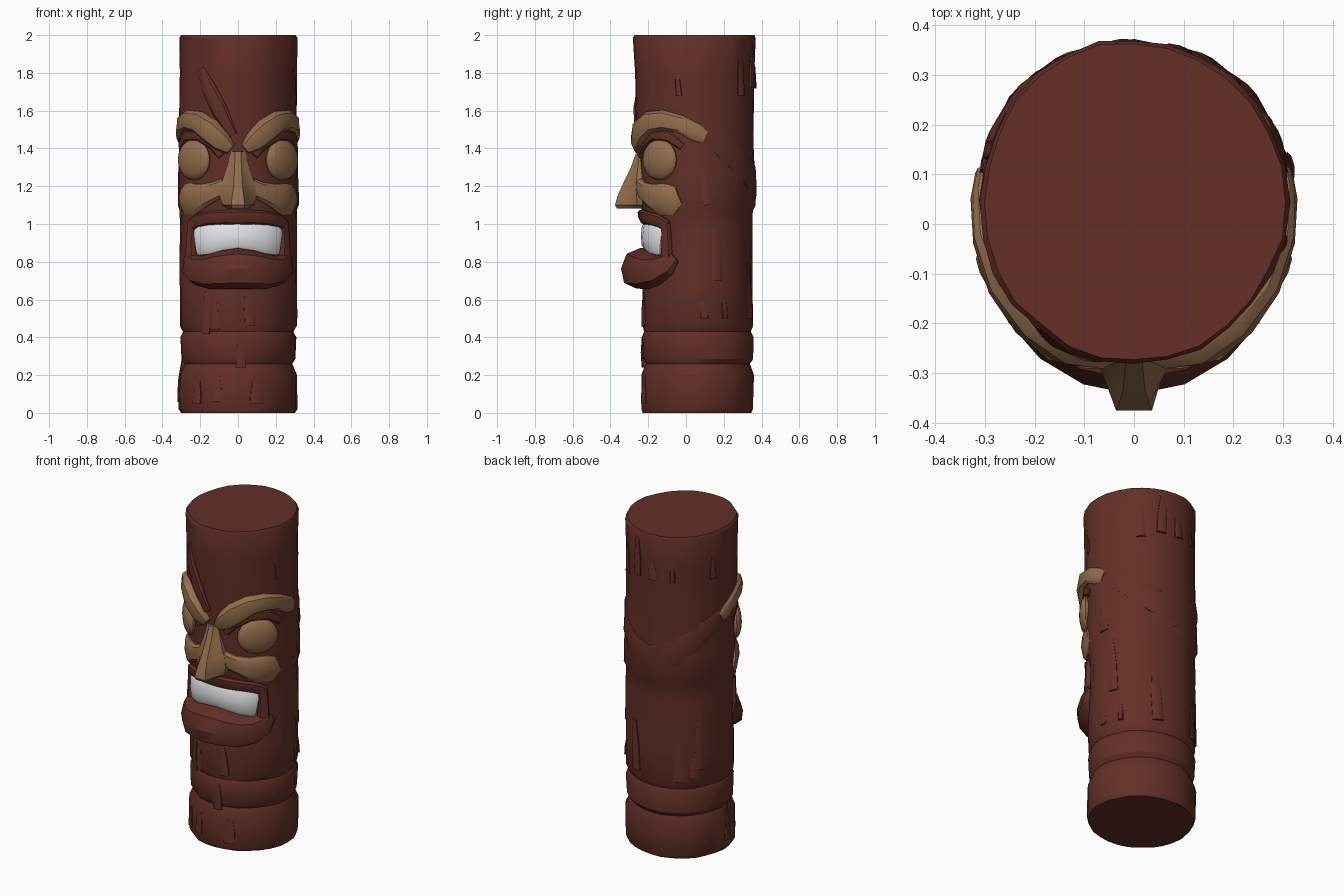
import bpy, bmesh, math, random
from mathutils import Vector, Matrix

random.seed(4)
D = math.radians


def material(name, rgb):
    m = bpy.data.materials.new(name)
    m.diffuse_color = (*rgb, 1)
    return m


WOOD = material("dark red wood", (0.125, 0.029, 0.020))
TAN = material("tan paint", (0.30, 0.158, 0.072))
WHITE = material("white teeth", (0.80, 0.80, 0.82))

# Post profile: height, half width, front y, back y
ROWS = [(0, .300, -.232, .348), (.02, .312, -.240, .358), (.20, .312, -.240, .362),
        (.26, .285, -.218, .340), (.285, .300, -.232, .357), (.40, .305, -.236, .360),
        (.43, .290, -.224, .345), (.46, .308, -.232, .357), (.65, .308, -.232, .355),
        (.80, .308, -.215, .355), (.98, .308, -.212, .355), (1.07, .310, -.238, .355),
        (1.10, .318, -.245, .370), (1.25, .315, -.245, .367), (1.40, .313, -.250, .362),
        (1.55, .310, -.268, .362), (1.80, .309, -.274, .365), (1.985, .311, -.285, .373),
        (2.0, .302, -.277, .366)]


def surf(deg, z, off=0):
    """Point on the post; angle 0 is the front, positive turns to +x."""
    for a, b in zip(ROWS, ROWS[1:]):
        if z <= b[0]:
            break
    t = (z - a[0]) / (b[0] - a[0])
    rx, yf, yb = (a[i] + (b[i] - a[i]) * t for i in (1, 2, 3))
    s, c = math.sin(D(deg)), math.cos(D(deg))
    return Vector(((rx + off) * s, (yf + yb) / 2 - ((yb - yf) / 2 + off) * c, z))


def finish(name, bm, mat):
    bmesh.ops.recalc_face_normals(bm, faces=bm.faces)
    me = bpy.data.meshes.new(name)
    bm.to_mesh(me)
    bm.free()
    me.materials.append(mat)
    ob = bpy.data.objects.new(name, me)
    bpy.context.collection.objects.link(ob)
    return ob


def loft(name, rings, mat):
    """Skin a row of closed rings and cap both ends."""
    bm = bmesh.new()
    vs = [[bm.verts.new(p) for p in r] for r in rings]
    n = len(rings[0])
    for a, b in zip(vs, vs[1:]):
        for i in range(n):
            j = (i + 1) % n
            bm.faces.new((a[i], a[j], b[j], b[i]))
    bm.faces.new(vs[0])
    bm.faces.new(vs[-1])
    return finish(name, bm, mat)


def carve(name, path, mat, side=1):
    """Raised strip wrapped on the post; path holds angle, z, half width, height."""
    R, rings = 0.0054, []          # surface length per degree
    for i, (a, z, w, h) in enumerate(path):
        p, q = path[max(i - 1, 0)], path[min(i + 1, len(path) - 1)]
        d = Vector(((q[0] - p[0]) * R, q[1] - p[1])).normalized()
        ring = []
        for v, o in ((-1, -.03), (-.97, .25 * h), (-.7, .8 * h), (0, h),
                     (.7, .8 * h), (.97, .25 * h), (1, -.03)):
            ring.append(surf(side * (a - d.y * v * w / R), z + d.x * v * w, o))
        rings.append(ring)
    return loft(name, rings, mat)


# Post body, with slightly uneven columns
N = 28
jit = [random.uniform(-.005, .004) for _ in range(N)]
loft("post", [[surf(360 * i / N, r[0], jit[i] + random.uniform(-.002, .002))
               for i in range(N)] for r in ROWS], WOOD)

# Brows, eyes and cheeks on both sides
for side, tag in ((1, "right"), (-1, "left")):
    carve(tag + "_brow", [(7, 1.395, .030, .03), (15, 1.43, .055, .05), (28, 1.495, .065, .055),
                          (42, 1.54, .060, .045), (58, 1.55, .055, .035), (75, 1.53, .048, .025),
                          (90, 1.485, .050, .018), (99, 1.46, .035, .012)], TAN, side)
    carve(tag + "_cheek", [(12, 1.20, .045, .035), (22, 1.175, .050, .030), (36, 1.15, .065, .025),
                           (50, 1.13, .088, .025), (62, 1.13, .085, .020), (71, 1.15, .050, .012)],
          TAN, side)
    carve(tag + "_socket_rim", [(16, 1.36, .02, .022), (24, 1.42, .03, .022), (42, 1.47, .03, .018),
                                (62, 1.465, .03, .016), (76, 1.41, .022, .012)], WOOD, side)
    bm = bmesh.new()
    bmesh.ops.create_uvsphere(bm, u_segments=16, v_segments=10, radius=1)
    bm.transform(Matrix.Translation(surf(side * 49, 1.34, -.006)) @ Matrix.Rotation(D(side * 47), 4, 'Z')
                 @ Matrix.Diagonal((.118, .042, .108, 1)))
    finish(tag + "_eye", bm, TAN)

# Nose: z, half width, ridge half width, wing y, ridge y
nose = [(1.385, .035, .015, -.245, -.262), (1.30, .060, .018, -.255, -.292), (1.21, .090, .022, -.265, -.335),
        (1.15, .100, .030, -.262, -.362), (1.10, .082, .036, -.258, -.376), (1.083, .055, .030, -.255, -.365)]
loft("nose", [[(-w, -.16, z), (-w, yw, z), (-(w + r) / 2, (yw * 1.3 + yr * .7) / 2, z), (-r, yr, z),
               (r, yr, z), ((w + r) / 2, (yw * 1.3 + yr * .7) / 2, z), (w, yw, z), (w, -.16, z)]
              for z, w, r, yw, yr in nose], TAN)


def both(half):
    """Mirror a half path about the front centre."""
    return [(-a, z, w, h) for a, z, w, h in reversed(half[1:])] + half


# Mouth
carve("teeth", both([(0, .935, .070, .026), (14, .932, .075, .026), (28, .922, .080, .026),
                     (40, .915, .082, .024), (46, .91, .075, .012)]), WHITE)
carve("upper_lip", both([(0, 1.035, .040, .025), (14, 1.035, .040, .028), (28, 1.03, .038, .028),
                         (44, 1.015, .038, .025), (55, .985, .035, .018)]), WOOD)
carve("lower_lip", both([(0, .765, .110, .125), (14, .758, .104, .115), (28, .748, .094, .095),
                         (42, .755, .080, .070), (54, .785, .065, .045), (62, .83, .040, .012)]), WOOD)
for side, tag in ((1, "right"), (-1, "left")):
    carve(tag + "_mouth_corner", [(53, .80, .04, .03), (53, .90, .030, .025), (52, 1.0, .03, .02)], WOOD, side)

# Carved ridges: forehead gash and the raised band round the back
carve("forehead_gash", [(-40, 1.82, .025, .004), (-30, 1.72, .042, .020), (-18, 1.60, .045, .022),
                        (-5, 1.47, .025, .015)], WOOD)
carve("back_band", [(97, 1.47, .05, .006), (115, 1.42, .06, .008), (135, 1.34, .07, .010), (155, 1.27, .08, .008),
                    (180, 1.22, .09, .005), (205, 1.27, .08, .008), (225, 1.34, .07, .010),
                    (245, 1.42, .06, .008), (263, 1.47, .05, .006)], WOOD)

# Chisel chips: angle, bottom z, top z, half width
chips = [(-36, .42, .64, .030), (-24, .44, .66, .025), (12, .46, .64, .028), (3, .24, .40, .030),
         (-22, .06, .20, .032), (18, .05, .19, .035), (-45, .05, .17, .03), (160, .50, .80, .035),
         (215, .48, .76, .045), (235, .55, .95, .030), (110, .70, 1.05, .03), (100, 1.10, 1.35, .03)]
for k in range(10):
    z = random.choice((.06, .5, 1.68, 1.72))
    chips.append((75 + 22 * k, z, z + random.uniform(.10, .24), random.uniform(.015, .03)))
for k, (a, z0, z1, w) in enumerate(chips):
    lean = random.uniform(-4, 4)
    carve("chisel_chip_%02d" % (k + 1), [(a, z0, w, .010), (a + lean / 2, (z0 + z1) / 2, w * .9, .007),
                                         (a + lean, z1, w * .5, -.004)], WOOD)

# Smooth shading with crisp carved edges
bpy.ops.object.select_all(action='SELECT')
bpy.context.view_layer.objects.active = bpy.data.objects["post"]
bpy.ops.object.shade_smooth_by_angle(angle=D(32))
